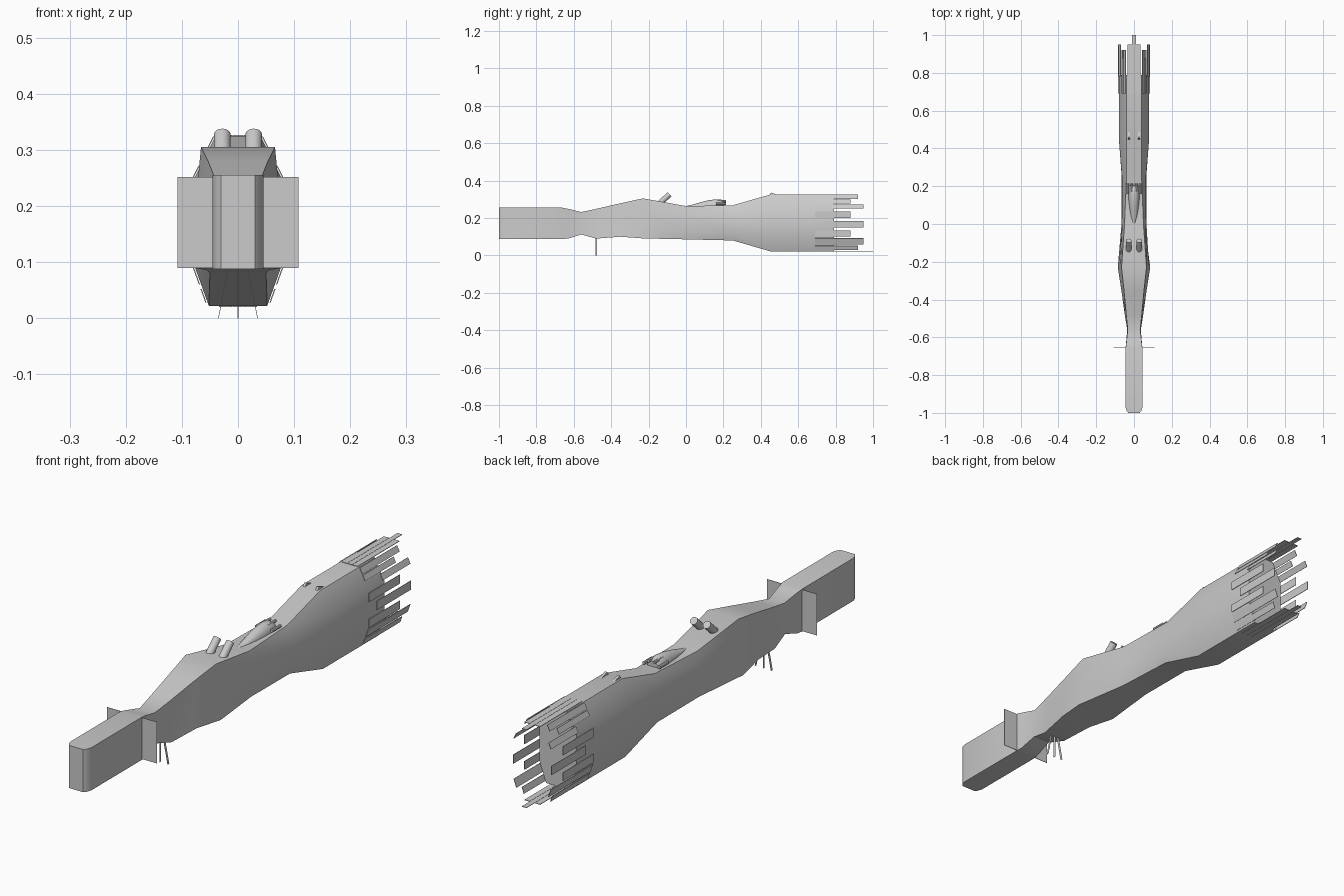
import bpy, bmesh
from math import sin, cos, pi, radians
from mathutils import Vector

if "Cube" in bpy.data.objects:
    bpy.data.objects.remove(bpy.data.objects["Cube"])


def finish(name, bm, smooth=True, angle=30):
    bmesh.ops.recalc_face_normals(bm, faces=bm.faces)
    me = bpy.data.meshes.new(name)
    bm.to_mesh(me)
    bm.free()
    ob = bpy.data.objects.new(name, me)
    bpy.context.collection.objects.link(ob)
    if smooth:
        bpy.ops.object.select_all(action='DESELECT')
        ob.select_set(True)
        bpy.context.view_layer.objects.active = ob
        bpy.ops.object.shade_smooth_by_angle(angle=radians(angle))
    return ob


def loft(name, rings, angle=30):
    bm = bmesh.new()
    vs = [[bm.verts.new(p) for p in r] for r in rings]
    n = len(vs[0])
    for a, b in zip(vs, vs[1:]):
        for i in range(n):
            j = (i + 1) % n
            bm.faces.new((a[i], a[j], b[j], b[i]))
    bm.faces.new(vs[0])
    bm.faces.new(vs[-1])
    return finish(name, bm, True, angle)


def rod(name, a, b, r, sides=12):
    a, b = Vector(a), Vector(b)
    q = (b - a).to_track_quat('Z', 'Y')
    ring = [q @ Vector((r * cos(2 * pi * i / sides), r * sin(2 * pi * i / sides), 0)) for i in range(sides)]
    return loft(name, [[p + a for p in ring], [p + b for p in ring]], 40)


def sheets(name, quads, thickness):
    bm = bmesh.new()
    for q in quads:
        bm.faces.new([bm.verts.new(p) for p in q])
    ob = finish(name, bm, False)
    if thickness:
        m = ob.modifiers.new("thickness", 'SOLIDIFY')
        m.thickness = thickness
        m.offset = 0
    return ob


# Hull stations: y, then half outline from top to bottom as (x, z) pairs
def box(y, zt, zb, xt, xb):
    return (y, [(xt + (xb - xt) * t, zt + (zb - zt) * t) for t in (0, .3, .7, 1)])


REAR = [(.04, .325), (.08, .245), (.08, .1), (.052, .022)]
stations = [
    box(-1, .255, .088, .03, .03),
    box(-.99, .255, .088, .039, .039),
    box(-.97, .255, .088, .045, .045),
    box(-.66, .255, .088, .045, .045),
    box(-.63, .249, .09, .041, .042),
    box(-.56, .232, .112, .033, .036),
    box(-.48, .249, .09, .041, .049),
    box(-.35, .279, .1, .053, .067),
    box(-.23, .305, .091, .066, .086),
    (0, [(.05, .264), (.062, .215), (.066, .125), (.056, .086)]),
    (.25, [(.04, .268), (.064, .215), (.065, .12), (.05, .08)]),
    (.45, REAR),
    (.79, REAR),
]
loft("hull", [[(x, y, z) for x, z in h] + [(-x, y, z) for x, z in reversed(h)] for y, h in stations])


# Tail slats following the rear outline, staggered in length
def outline_x(z):
    for (x0, z0), (x1, z1) in zip(REAR, REAR[1:]):
        if z1 <= z <= z0:
            return x0 + (x1 - x0) * (z0 - z) / (z0 - z1) + .003
    return REAR[-1][0]


slats = []
for z0, z1, y0, y1 in [(.302, .324, .69, .92), (.278, .298, .69, .88), (.25, .272, .78, .95),
                       (.2, .235, .69, .88), (.15, .185, .74, .95), (.1, .133, .69, .88),
                       (.06, .092, .69, .95), (.028, .052, .69, .92)]:
    a, b = outline_x(z0), outline_x(z1)
    for s in (1, -1):
        slats.append([(s * a, y0, z0), (s * b, y0, z1), (s * b, y1, z1), (s * a, y1, z0)])
for z in (.326, .0215):
    for x0, x1, y1 in [(-.034, -.011, .95), (-.01, .01, 1), (.011, .034, .95)]:
        slats.append([(x0, .69, z), (x1, .69, z), (x1, y1, z), (x0, y1, z)])
sheets("tail_slats", slats, .002)

# Upright side plates on the nose
sheets("nose_plates", [[(s * .04, -.655, .09), (s * .108, -.655, .09), (s * .108, -.655, .252),
                        (s * .04, -.655, .252)] for s in (1, -1)], .002)

# Three thin aerial blades fanned below the neck
sheets("belly_aerials", [[(s * .015, -.485, .1), (s * .015, -.475, .1), (s * .035, -.475, 0),
                          (s * .035, -.485, 0)] for s in (-1, 0, 1)], .001)

# Canopy blister
rings = []
for y, w, h in [(0, .004, .002), (.04, .016, .011), (.08, .023, .023), (.12, .028, .033),
                (.16, .03, .038), (.19, .029, .036), (.205, .025, .026)]:
    rings.append([(w * cos(pi * i / 12), y, .262 + h * sin(pi * i / 12)) for i in range(13)])
loft("canopy", rings, 45)

# Small pipes behind the canopy
for i, x in enumerate((-.033, -.012, .012, .033)):
    z = .29 if abs(x) < .02 else .276
    rod(f"canopy_pipe_{i + 1}", (x, .16, z), (x, .215, z), .006, 8)

for side, s in (("left", -1), ("right", 1)):
    # Slanted tubes on the back
    rod(f"back_tube_{side}", (s * .028, -.155, .265), (s * .028, -.088, .327), .015, 16)
    # Little wedge fins at the top of the rear rise
    x0, x1 = s * .022, s * .032
    loft(f"wedge_fin_{side}", [[(x, .445, .322), (x, .455, .336), (x, .49, .324)] for x in (x0, x1)])
